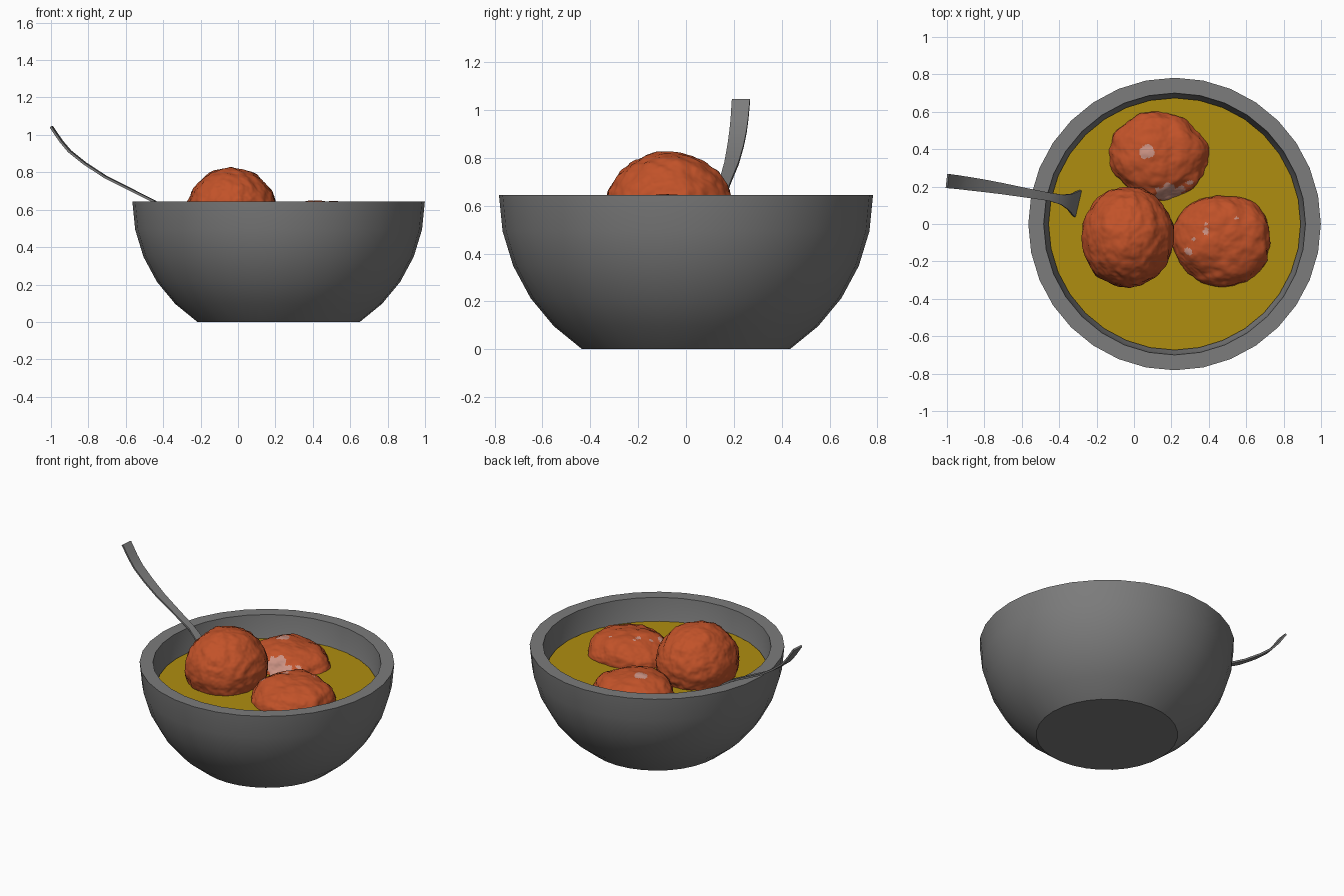
import bpy, bmesh, math
from mathutils import Vector, noise

if "Cube" in bpy.data.objects:
    bpy.data.objects.remove(bpy.data.objects["Cube"])


def material(name, rgb):
    m = bpy.data.materials.new(name)
    m.diffuse_color = (*rgb, 1)
    m.use_nodes = True
    m.node_tree.nodes["Principled BSDF"].inputs["Base Color"].default_value = m.diffuse_color
    return m


GREY = material("grey ceramic", (0.2, 0.2, 0.2))
GOLD = material("golden syrup", (0.43, 0.27, 0.005))
ORANGE = material("fried orange", (0.54, 0.085, 0.022))
PINK = material("pale glint", (0.6, 0.29, 0.23))

CX = 0.217      # bowl axis
RIM = 0.645     # rim height
LEVEL = 0.495   # liquid surface
SIDES = 32


def finish(name, bm, mats, angle=30):
    bmesh.ops.recalc_face_normals(bm, faces=bm.faces)
    me = bpy.data.meshes.new(name)
    bm.to_mesh(me)
    bm.free()
    ob = bpy.data.objects.new(name, me)
    bpy.context.collection.objects.link(ob)
    for m in mats:
        me.materials.append(m)
    bpy.ops.object.select_all(action='DESELECT')
    ob.select_set(True)
    bpy.context.view_layer.objects.active = ob
    bpy.ops.object.shade_smooth_by_angle(angle=math.radians(angle))
    return ob


def loft(bm, rings):
    """Bridge equal-length closed rings and cap both ends."""
    vs = [[bm.verts.new(p) for p in r] for r in rings]
    n = len(vs[0])
    for a, b in zip(vs, vs[1:]):
        for i in range(n):
            j = (i + 1) % n
            bm.faces.new((a[i], a[j], b[j], b[i]))
    bm.faces.new(vs[0])
    bm.faces.new(vs[-1])


def circle(r, z):
    return [(CX + r * math.cos(2 * math.pi * i / SIDES),
             r * math.sin(2 * math.pi * i / SIDES), z) for i in range(SIDES)]


# Bowl: sliced sphere outside, offset shell inside
steps = [math.radians(11.25 * k) for k in range(6)]
outer = [(0.782 * math.cos(a), RIM - RIM * math.sin(a) / math.sin(steps[5])) for a in steps]
inner = [(0.70 * math.cos(a), RIM - 0.68 * math.sin(a)) for a in steps]
bm = bmesh.new()
loft(bm, [circle(r, z) for r, z in outer[::-1] + inner])
finish("bowl", bm, [GREY])

# Liquid surface
bm = bmesh.new()
bm.faces.new([bm.verts.new(p) for p in circle(0.674, LEVEL)])
soup = finish("syrup", bm, [GOLD])
if soup.data.polygons[0].normal.z < 0:
    soup.data.flip_normals()


# Dumplings: lumpy ellipsoids, with optional flattened tops and pale glints
def dumpling(name, centre, radii, power, lump, spots=()):
    bm = bmesh.new()
    bmesh.ops.create_icosphere(bm, subdivisions=6, radius=1)
    c = Vector(centre)
    for v in bm.verts:
        d = v.co.normalized()
        h = math.hypot(d.x, d.y)
        s = (h ** power + abs(d.z) ** power) ** (-1 / power)
        s += lump * noise.noise(d * 1.8 + c * 7)
        s += 0.035 * noise.noise(d * 5 + c * 3) + 0.012 * noise.noise(d * 13)
        v.co = c + Vector((d.x * radii[0], d.y * radii[1], d.z * radii[2])) * s
    for f in bm.faces:
        p = f.calc_center_median()
        wob = 1 + 0.5 * noise.noise(p * 25)
        if p.z > LEVEL - 0.01:
            for x, y, rx, ry in spots:
                if math.hypot((p.x - x) / rx, (p.y - y) / ry) < wob:
                    f.material_index = 1
    finish(name, bm, [ORANGE, PINK], 60)


dumpling("front_left_dumpling", (-0.035, -0.07, 0.58), (0.245, 0.268, 0.243), 2, 0.03)
dumpling("right_dumpling", (0.472, -0.085, 0.455), (0.27, 0.248, 0.192), 2.4, 0.07,
         [(0.385, -0.04, 0.014, 0.018), (0.29, -0.145, 0.02, 0.018), (0.32, -0.08, 0.012, 0.01),
          (0.385, 0.0, 0.01, 0.008), (0.55, 0.03, 0.01, 0.008)])
dumpling("back_dumpling", (0.13, 0.365, 0.445), (0.268, 0.24, 0.178), 2.4, 0.1,
         [(0.062, 0.385, 0.038, 0.04), (0.19, 0.17, 0.075, 0.042), (0.3, 0.22, 0.02, 0.01)])

# Spoon: x, y, z, half width along the curved handle into the submerged scoop
path = [(-0.998, 0.230, 1.043, 0.038), (-0.945, 0.224, 0.965, 0.037),
        (-0.90, 0.218, 0.912, 0.036), (-0.82, 0.207, 0.848, 0.034),
        (-0.71, 0.190, 0.776, 0.030), (-0.567, 0.165, 0.704, 0.025),
        (-0.45, 0.145, 0.645, 0.022), (-0.385, 0.130, 0.597, 0.027),
        (-0.345, 0.120, 0.553, 0.042), (-0.305, 0.110, 0.497, 0.072),
        (-0.26, 0.100, 0.43, 0.095), (-0.17, 0.085, 0.38, 0.11),
        (-0.08, 0.070, 0.39, 0.075), (-0.04, 0.065, 0.41, 0.02)]
bm = bmesh.new()
rings = []
for i, (x, y, z, w) in enumerate(path):
    a, b = path[max(i - 1, 0)], path[min(i + 1, len(path) - 1)]
    t = Vector(b[:3]) - Vector(a[:3])
    side = Vector((-t.y, t.x, 0)).normalized()
    up = t.cross(side).normalized() * 0.006
    p = Vector((x, y, z))
    rings.append([p - side * w - up, p + side * w - up, p + side * w + up, p - side * w + up])
loft(bm, rings)
finish("spoon", bm, [GREY], 40)
